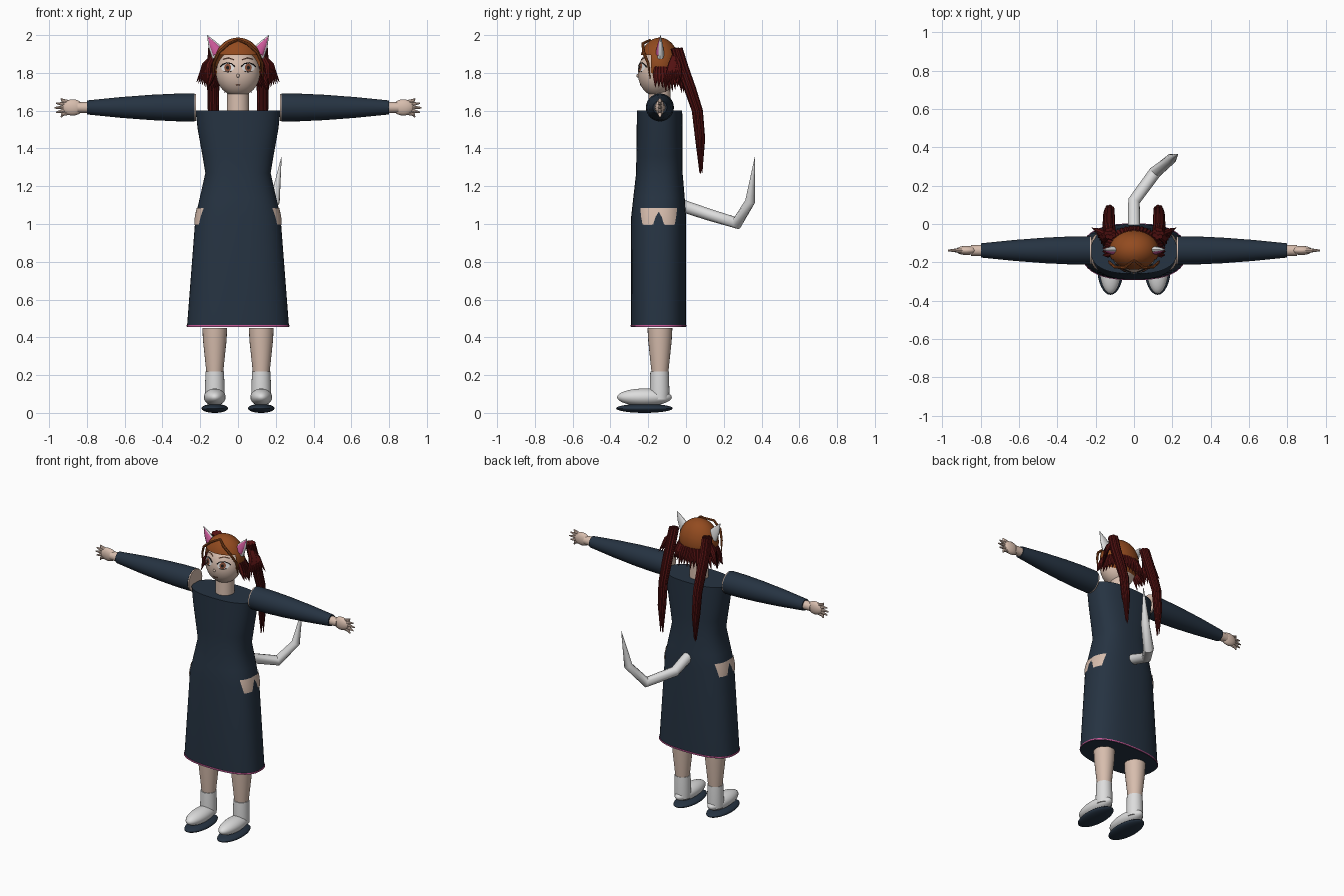
import bpy, bmesh, math, random
from mathutils import Vector

random.seed(4)
cube = bpy.data.objects.get("Cube")
if cube:
    bpy.data.objects.remove(cube, do_unlink=True)
parts = []


def material(name, rgb):
    m = bpy.data.materials.new(name)
    m.use_nodes = True
    m.diffuse_color = (*rgb, 1)
    m.node_tree.nodes["Principled BSDF"].inputs["Base Color"].default_value = (*rgb, 1)
    return m


navy = material("navy cloth", (0.019, 0.033, 0.054))
skin = material("skin", (0.68, 0.51, 0.42))
white = material("white", (0.72, 0.72, 0.72))
orange = material("orange brown hair", (0.29, 0.07, 0.014))
maroon = material("dark red hair", (0.09, 0.006, 0.006))
pink = material("pink", (0.6, 0.1, 0.32))
black = material("black", (0.012, 0.01, 0.01))
brown = material("brown iris", (0.25, 0.08, 0.04))


def finish(name, bm, mat):
    bmesh.ops.recalc_face_normals(bm, faces=bm.faces)
    mesh = bpy.data.meshes.new(name)
    bm.to_mesh(mesh)
    bm.free()
    mesh.materials.append(mat)
    ob = bpy.data.objects.new(name, mesh)
    bpy.context.collection.objects.link(ob)
    parts.append(ob)
    return ob


def skin_rings(name, rings, mat):
    """Bridge rings of points and cap both ends."""
    bm = bmesh.new()
    loops = [[bm.verts.new(p) for p in ring] for ring in rings]
    n = len(loops[0])
    for a, b in zip(loops, loops[1:]):
        for i in range(n):
            j = (i + 1) % n
            bm.faces.new((a[i], a[j], b[j], b[i]))
    bm.faces.new(loops[0])
    bm.faces.new(loops[-1])
    return finish(name, bm, mat)


def tube(name, pts, radii, mat, sides=16, squash=1.0):
    """Tapered tube along a path; squash flattens it in y."""
    pts = [Vector(p) for p in pts]
    rings, u = [], None
    for i, p in enumerate(pts):
        t = (pts[min(i + 1, len(pts) - 1)] - pts[max(i - 1, 0)]).normalized()
        u = t.orthogonal() if u is None else u - t * u.dot(t)
        u.normalize()
        v = t.cross(u)
        ring = []
        for k in range(sides):
            a = math.tau * k / sides
            d = (u * math.cos(a) + v * math.sin(a)) * radii[i]
            d.y *= squash
            ring.append(p + d)
        rings.append(ring)
    return skin_rings(name, rings, mat)


def blob(name, centre, radii, mat, segs=32):
    bm = bmesh.new()
    bmesh.ops.create_uvsphere(bm, u_segments=segs, v_segments=segs // 2, radius=1)
    for v in bm.verts:
        v.co = Vector(c + r * x for c, r, x in zip(centre, radii, v.co))
    return finish(name, bm, mat)


# Dress: height, half width, half depth, y centre
PROFILE = [(0.455, 0.27, 0.145, -0.145), (1.04, 0.225, 0.145, -0.145),
           (1.14, 0.202, 0.136, -0.143), (1.27, 0.173, 0.123, -0.141),
           (1.36, 0.188, 0.122, -0.141), (1.5, 0.213, 0.121, -0.14), (1.6, 0.225, 0.12, -0.14)]


def dress_point(a, z, lift=0.0):
    for lo, hi in zip(PROFILE, PROFILE[1:]):
        if z <= hi[0]:
            break
    f = (z - lo[0]) / (hi[0] - lo[0])
    rx, ry, cy = (l + (h - l) * f for l, h in zip(lo[1:], hi[1:]))
    c, s = math.cos(a), math.sin(a)
    return Vector((math.copysign(abs(c) ** 0.8, c) * (rx + lift),
                   cy + math.copysign(abs(s) ** 0.8, s) * (ry + lift), z))


def dress_ring(z, lift=0.0):
    return [dress_point(math.tau * k / 48, z, lift) for k in range(48)]


skin_rings("dress", [dress_ring(p[0]) for p in PROFILE], navy)
skin_rings("hem_trim", [dress_ring(0.458, 0.003), dress_ring(0.466, 0.003)], pink)

# Head, neck and hair cap
HEAD, HEAD_R = Vector((0, -0.155, 1.8)), Vector((0.116, 0.1, 0.125))
blob("head", HEAD, HEAD_R, skin, 40)
tube("neck", [(0, -0.14, 1.58), (0, -0.14, 1.72)], [0.06, 0.057], skin, 24)
cap = blob("hair_cap", (0, -0.14, 1.845), (0.13, 0.106, 0.142), orange, 40)
bm = bmesh.new()
bm.from_mesh(cap.data)
for co, no in (((0, 0, 1.895), (0, 0, 1)), ((0, -0.185, 0), (0, 1, 0))):
    bmesh.ops.bisect_plane(bm, geom=bm.verts[:] + bm.edges[:] + bm.faces[:], plane_co=co, plane_no=no)
face_area = [f for f in bm.faces
             if f.calc_center_median().z < 1.895 and f.calc_center_median().y < -0.185]
bmesh.ops.delete(bm, geom=face_area, context="FACES")
bm.to_mesh(cap.data)
bm.free()


def on_face(x, z, lift=0.003):
    q = 1 - (x / HEAD_R.x) ** 2 - ((z - HEAD.z) / HEAD_R.z) ** 2
    return Vector((x, HEAD.y - HEAD_R.y * math.sqrt(max(q, 0)) - lift, z))


def face_disc(name, x, z, rx, rz, mat, lift):
    bm = bmesh.new()
    mid = bm.verts.new(on_face(x, z, lift))
    rim = [bm.verts.new(on_face(x + rx * math.cos(math.tau * k / 20), z + rz * math.sin(math.tau * k / 20), lift))
           for k in range(20)]
    for k in range(20):
        bm.faces.new((mid, rim[k - 1], rim[k]))
    return finish(name, bm, mat)


def face_line(name, pts, r, mat):
    return tube(name, [on_face(x, z, 0.002) for x, z in pts], [r] * len(pts), mat, 6)


blob("nose", on_face(0, 1.785, 0), (0.008, 0.008, 0.01), skin, 12)
face_line("mouth", [(-0.014, 1.738), (0, 1.735), (0.014, 1.738)], 0.002, brown)

for s, side in ((1, "left"), (-1, "right")):
    # Eyes and brows
    x = s * 0.055
    face_disc(side + "_eye_white", x, 1.828, 0.034, 0.023, white, 0.002)
    face_disc(side + "_iris", x, 1.828, 0.018, 0.021, brown, 0.004)
    face_disc(side + "_pupil", x, 1.828, 0.008, 0.01, black, 0.006)
    face_line(side + "_lash", [(s * 0.018, 1.835), (s * 0.035, 1.849), (s * 0.06, 1.853),
                               (s * 0.08, 1.845), (s * 0.094, 1.832)], 0.0035, black)
    face_line(side + "_lower_lash", [(s * 0.035, 1.808), (s * 0.055, 1.804), (s * 0.075, 1.81)], 0.0018, black)
    face_line(side + "_brow", [(s * 0.022, 1.87), (s * 0.05, 1.88), (s * 0.078, 1.872)], 0.0025, brown)

    # Pointed ears with pink lining
    tube(side + "_ear", [(s * 0.1, -0.135, 1.895), (s * 0.135, -0.135, 1.95), (s * 0.163, -0.135, 2.0)],
         [0.042, 0.025, 0.001], white, 16, 0.5)
    tube(side + "_ear_lining", [(s * 0.106, -0.146, 1.905), (s * 0.134, -0.142, 1.95), (s * 0.158, -0.138, 1.99)],
         [0.03, 0.018, 0.001], pink, 16, 0.5)

    # Loose front locks
    tube(side + "_front_lock", [(0, -0.19, 1.975), (s * 0.05, -0.228, 1.955), (s * 0.1, -0.225, 1.91),
                                (s * 0.128, -0.2, 1.85), (s * 0.132, -0.19, 1.77)],
         [0.006, 0.008, 0.008, 0.007, 0.002], orange, 8)

    # Ponytail made of a bundle of strands
    for k in range(8):
        a = math.tau * k / 7
        r = 0.02 if k < 7 else 0
        dx, dy = r * math.cos(a), r * math.sin(a)
        end = 1.26 + 0.1 * random.random()
        path = [(0.125, -0.05, 1.93), (0.13, -0.02, 1.83), (0.13, 0.02, 1.72),
                (0.13, 0.06, 1.6), (0.128, 0.075, 1.45), (0.126, 0.08, end)]
        widths = (1, 1, 1, 0.9, 0.8, 0.35)
        tube(f"{side}_ponytail_strand_{k}",
             [(s * (px + dx * w), py + dy * w, z) for (px, py, z), w in zip(path, widths)],
             [0.013, 0.014, 0.013, 0.012, 0.011, 0.002], maroon, 8)

    # Short flicks beside the face
    for k in range(7):
        f = k / 6
        tube(f"{side}_flick_{k}", [(s * 0.125, -0.06, 1.9), (s * (0.155 + 0.02 * f), -0.08 + 0.04 * f, 1.84),
                                   (s * (0.16 + 0.06 * f), -0.12 + 0.1 * f, 1.72 + 0.03 * f)],
             [0.012, 0.017, 0.001], maroon, 8)

    # Sleeve, shoulder disc and hand
    at = lambda px, z=1.617, y=-0.138: (s * px, y, z)
    tube(side + "_sleeve", [at(0.23), at(0.33), at(0.46), at(0.62), at(0.8)],
         [0.074, 0.073, 0.067, 0.055, 0.037], navy, 32)
    tube(side + "_shoulder", [at(0.222), at(0.231)], [0.072, 0.072], skin, 32)
    tube(side + "_wrist", [at(0.78), at(0.85)], [0.03, 0.028], skin, 16)
    blob(side + "_palm", at(0.875), (0.056, 0.024, 0.043), skin, 20)
    for k in range(5):
        f = k - 2
        reach = 0.972 - 0.009 * f * f
        tube(f"{side}_finger_{k}", [at(0.885, 1.617 + 0.013 * f), at(0.93, 1.617 + 0.018 * f),
                                    at(reach, 1.615 + 0.025 * f)], [0.011, 0.01, 0.004], skin, 8)

    # Leg, sock and shoe
    x = s * 0.123
    tube(side + "_leg", [(x, -0.138, 0.45), (x, -0.138, 0.38), (x, -0.138, 0.21)], [0.066, 0.062, 0.044], skin, 24)
    tube(side + "_sock", [(x, -0.14, 0.22), (x, -0.14, 0.12), (x, -0.14, 0.07)], [0.049, 0.052, 0.05], white, 24)
    blob(side + "_shoe", (x, -0.22, 0.083), (0.058, 0.145, 0.046), white)
    blob(side + "_sole", (x, -0.22, 0.024), (0.07, 0.15, 0.024), navy)

    # Torn hip patch with two teeth
    bm = bmesh.new()
    top_z, steps = 1.085, 20
    prev = None
    for k in range(steps + 1):
        f = k / steps
        depth = 0.085 * min(1, 1.7 * abs(math.sin(math.tau * f))) + 0.004
        if 0.4 < f < 0.6:
            depth = max(depth, 0.02)
        a = (f - 0.5) * 1.3
        pair = []
        for z in (top_z, top_z - depth / 2, top_z - depth):
            p = dress_point(a, z, 0.004)
            pair.append(bm.verts.new((s * p.x, p.y, z)))
        if prev:
            for i in range(2):
                bm.faces.new((prev[i], pair[i], pair[i + 1], prev[i + 1]))
        prev = pair
    finish(side + "_hip_patch", bm, skin)

# Dark fringe around the back of the head
for k in range(25):
    a = math.radians(-10 + 200 * k / 24)
    c, s = math.cos(a), math.sin(a)
    drop = random.uniform(-0.02, 0.02)
    tube(f"nape_fringe_{k}", [(0.12 * c, -0.14 + 0.1 * s, 1.83), (0.142 * c, -0.14 + 0.118 * s, 1.78),
                              (0.165 * c, -0.14 + 0.13 * s, 1.71 + drop)], [0.012, 0.015, 0.001], maroon, 6)

# Bent tail
tube("tail", [(0, -0.03, 1.1), (0, 0.12, 1.05), (0.11, 0.27, 1.005), (0.195, 0.34, 1.12), (0.23, 0.365, 1.355)],
     [0.034, 0.032, 0.033, 0.027, 0.001], white, 12)

# Smooth shading with sharp rims
for ob in bpy.context.selected_objects:
    ob.select_set(False)
for ob in parts:
    ob.select_set(True)
bpy.context.view_layer.objects.active = parts[0]
bpy.ops.object.shade_smooth_by_angle(angle=math.radians(40))
